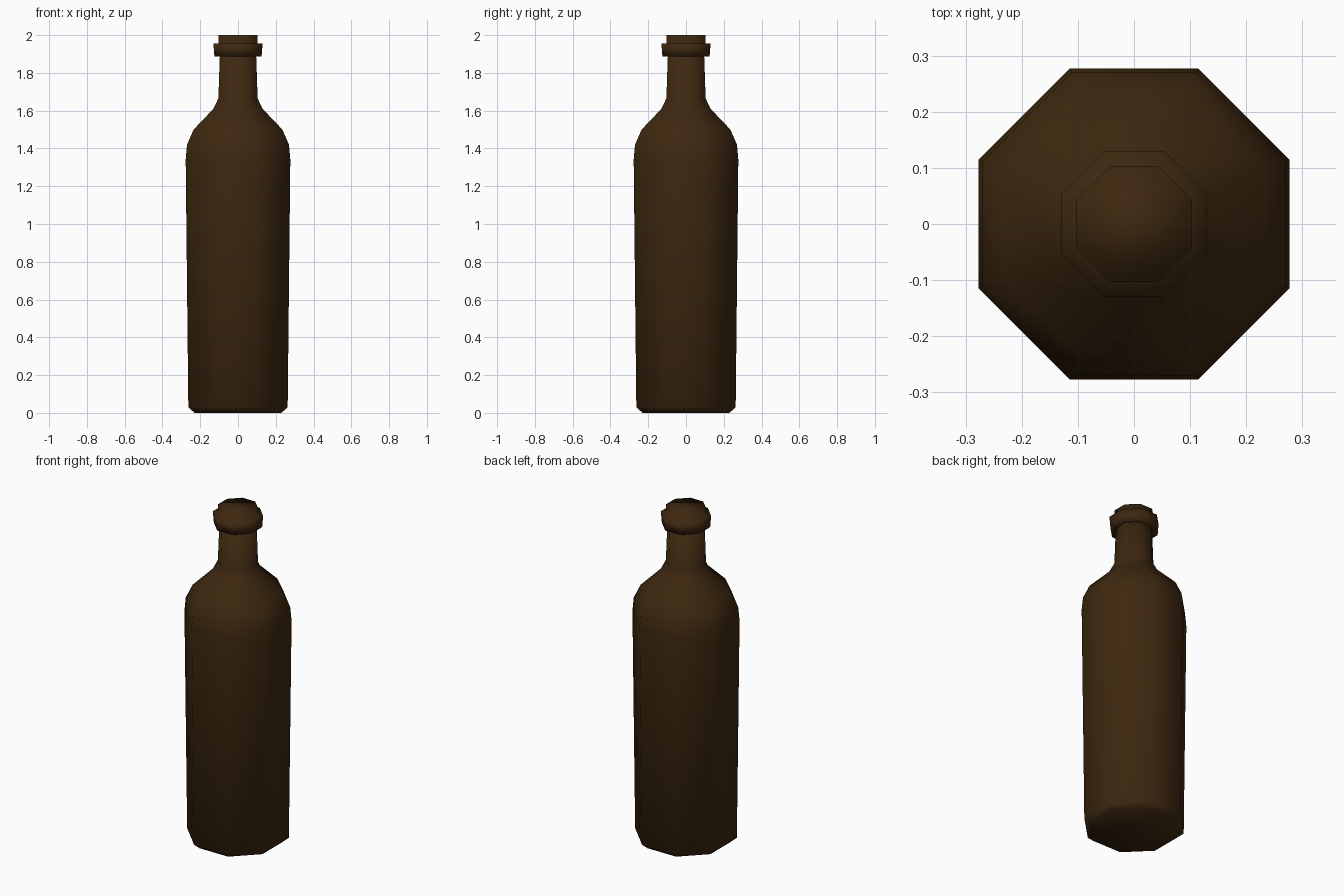
import bpy, bmesh, math

cube = bpy.data.objects.get("Cube")
if cube:
    bpy.data.objects.remove(cube, do_unlink=True)

SIDES = 8

# Single dark brown glass colour
glass = bpy.data.materials.new("dark_brown_glass")
glass.use_nodes = True
colour = (0.048, 0.021, 0.005, 1)
glass.diffuse_color = colour
glass.node_tree.nodes["Principled BSDF"].inputs["Base Color"].default_value = colour


def lathe(name, profile):
    """Closed octagonal turning; profile holds (flat-to-centre width, height)."""
    bm = bmesh.new()
    rings = []
    for width, z in profile:
        radius = width / math.cos(math.pi / SIDES)
        angles = [(i + 0.5) * math.tau / SIDES for i in range(SIDES)]
        rings.append([bm.verts.new((radius * math.cos(a), radius * math.sin(a), z))
                      for a in angles])
    for low, high in zip(rings, rings[1:]):
        for i in range(SIDES):
            j = (i + 1) % SIDES
            bm.faces.new((low[i], low[j], high[j], high[i]))
    bm.faces.new(rings[0][::-1])
    bm.faces.new(rings[-1])
    for face in bm.faces:
        face.smooth = True
    mesh = bpy.data.meshes.new(name)
    bm.to_mesh(mesh)
    bm.free()
    mesh.materials.append(glass)
    obj = bpy.data.objects.new(name, mesh)
    bpy.context.collection.objects.link(obj)
    return obj


# Body, shoulder and neck
lathe("bottle_body", [
    (0.23, 0), (0.263, 0.03), (0.277, 1.34), (0.27, 1.42), (0.235, 1.5),
    (0.13, 1.61), (0.104, 1.665), (0.096, 1.9),
])

# Collar around the neck, stepping in to the mouth
lathe("collar_and_mouth", [
    (0.09, 1.89), (0.125, 1.887), (0.13, 1.955), (0.103, 1.957), (0.103, 2),
])
